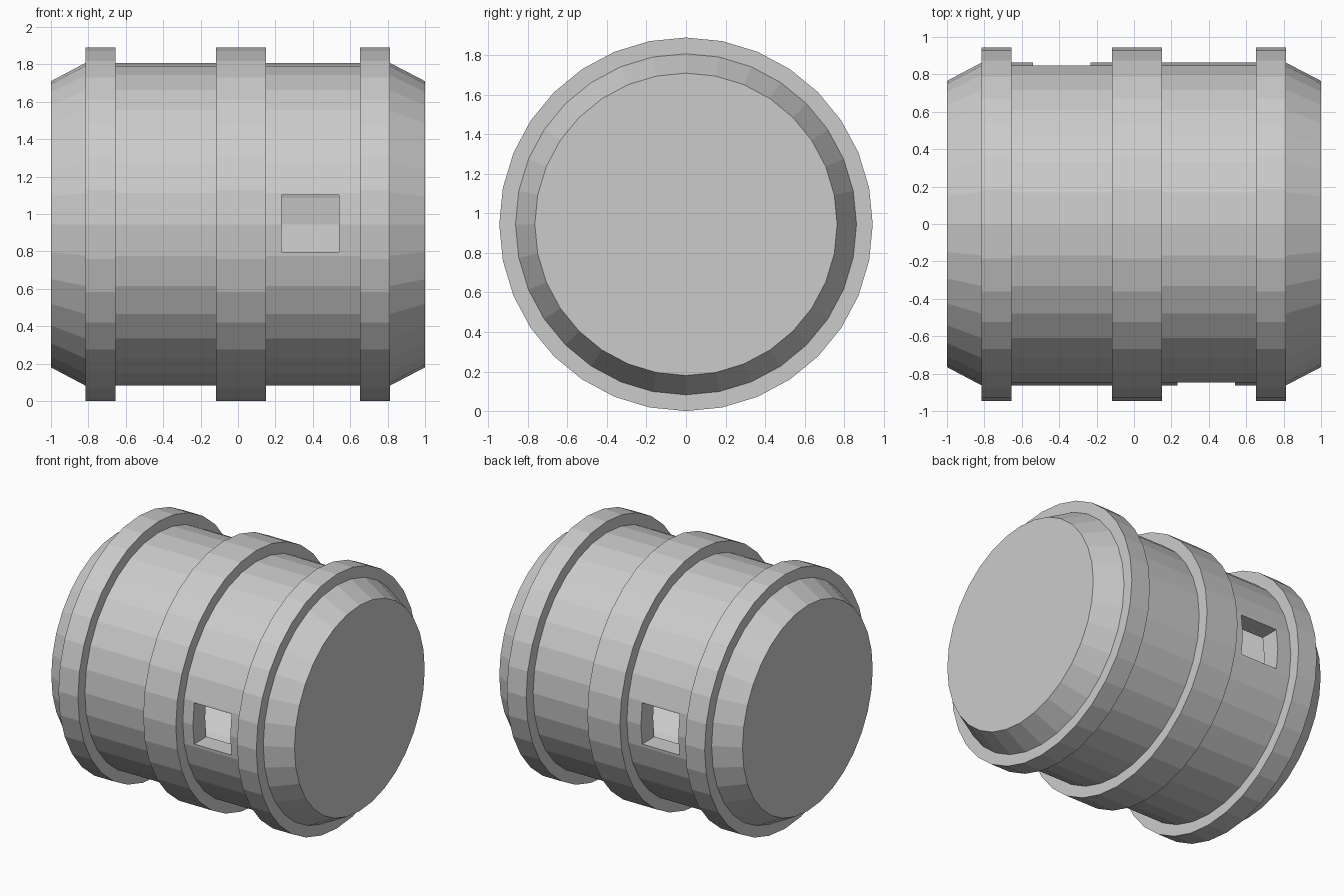
import bpy, bmesh, math

if "Cube" in bpy.data.objects:
    bpy.data.objects.remove(bpy.data.objects["Cube"])

SIDES = 32
AXIS_Z = 0.945


def new_object(name, bm):
    mesh = bpy.data.meshes.new(name)
    bmesh.ops.recalc_face_normals(bm, faces=bm.faces)
    bm.to_mesh(mesh)
    bm.free()
    obj = bpy.data.objects.new(name, mesh)
    bpy.context.collection.objects.link(obj)
    return obj


def lathe(name, profile, capped=False):
    """Revolve (x, radius) points around the barrel's horizontal axis."""
    bm = bmesh.new()
    rings = []
    for x, r in profile:
        rings.append([bm.verts.new((x, r * math.cos(a), AXIS_Z + r * math.sin(a)))
                      for a in (2 * math.pi * i / SIDES for i in range(SIDES))])
    pairs = list(zip(rings, rings[1:]))
    if capped:
        bm.faces.new(rings[0])
        bm.faces.new(rings[-1])
    else:
        pairs.append((rings[-1], rings[0]))
    for a, b in pairs:
        for i in range(SIDES):
            j = (i + 1) % SIDES
            bm.faces.new((a[i], a[j], b[j], b[i]))
    return new_object(name, bm)


def block(name, centre, size):
    bm = bmesh.new()
    bmesh.ops.create_cube(bm, size=1)
    bmesh.ops.scale(bm, vec=size, verts=bm.verts)
    bmesh.ops.translate(bm, vec=centre, verts=bm.verts)
    return new_object(name, bm)


def cut(target, cutter):
    mod = target.modifiers.new(cutter.name, 'BOOLEAN')
    mod.operation = 'DIFFERENCE'
    mod.solver = 'EXACT'
    mod.object = cutter
    bpy.context.view_layer.objects.active = target
    bpy.ops.object.modifier_apply(modifier=mod.name)
    bpy.data.objects.remove(cutter)


# Barrel body with tapered ends
body = lathe("barrel_body", [(-1, 0.765), (-0.815, 0.863), (0.812, 0.863), (1, 0.765)], capped=True)

# Hollow inside
cut(body, lathe("cavity_cutter", [(-0.86, 0.68), (-0.78, 0.72), (0.78, 0.72), (0.86, 0.68)], capped=True))

# Square ports through the wall, one on the front and one on the back
for side in (-1, 1):
    cut(body, block("port_cutter", (-side * 0.387, side * 0.8, 0.95), (0.307, 0.5, 0.305)))

# Raised hoops
for name, x0, x1 in (("left_hoop", -0.815, -0.655),
                     ("middle_hoop", -0.118, 0.15),
                     ("right_hoop", 0.653, 0.812)):
    lathe(name, [(x0, 0.85), (x0, 0.945), (x1, 0.945), (x1, 0.85)])
